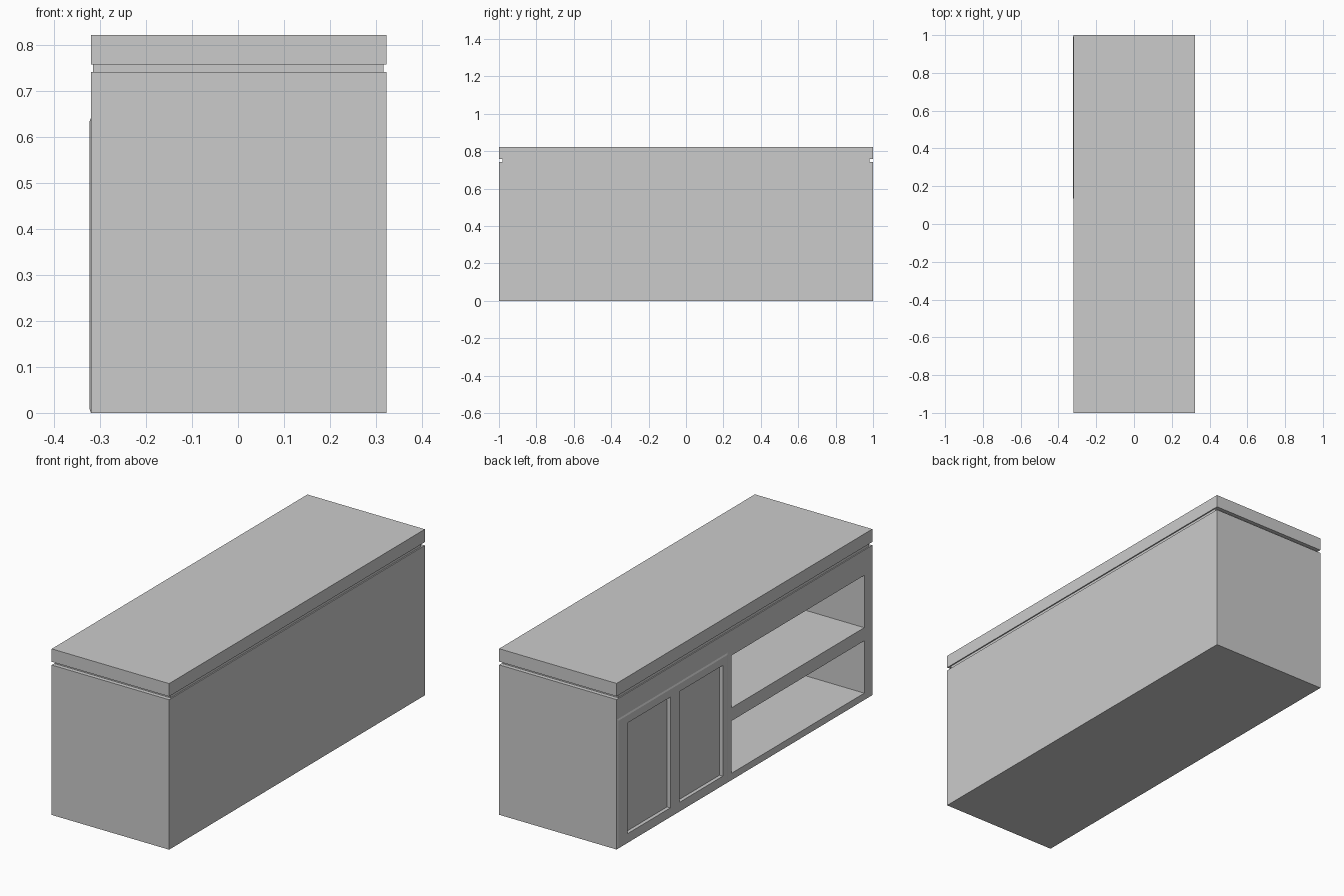
import bpy
import bmesh

if "Cube" in bpy.data.objects:
    bpy.data.objects.remove(bpy.data.objects["Cube"])


def box(name, x0, x1, y0, y1, z0, z1, taper=0.0):
    """Box between two corners; taper shrinks its -x face on all four sides."""
    bm = bmesh.new()
    bmesh.ops.create_cube(bm, size=1)
    for v in bm.verts:
        t = taper if v.co.x < 0 else 0.0
        v.co = (x0 if v.co.x < 0 else x1,
                y0 + t if v.co.y < 0 else y1 - t,
                z0 + t if v.co.z < 0 else z1 - t)
    me = bpy.data.meshes.new(name)
    bm.to_mesh(me)
    bm.free()
    ob = bpy.data.objects.new(name, me)
    bpy.context.collection.objects.link(ob)
    return ob


def cut(ob, cutters):
    """Subtract every cutter and bake the result."""
    bpy.context.view_layer.objects.active = ob
    for c in cutters:
        mod = ob.modifiers.new("cut", 'BOOLEAN')
        mod.operation = 'DIFFERENCE'
        mod.solver = 'EXACT'
        mod.object = c
        bpy.ops.object.modifier_apply(modifier=mod.name)


X0, X1 = -0.32, 0.323

# Main carcass, shadow-gap neck and worktop
body = box("cabinet_body", X0, X1, -1, 1, 0, 0.742)
box("shadow_gap_neck", -0.315, 0.317, -0.98, 0.98, 0.742, 0.758)
box("worktop", X0, X1, -1, 1, 0.758, 0.822)

# Slightly raised, chamfered door front
doors = box("door_front", -0.323, X0, 0.13, 0.997, 0.0, 0.642, taper=0.008)

# Two open shelf compartments
shelves = [box("shelf_cutter", -0.4, 0.29, -0.937, 0.102, z0, z1)
           for z0, z1 in ((0.034, 0.293), (0.358, 0.617))]

# Two recessed door panels
panels = [box("panel_cutter", -0.4, -0.305, y0, y1, 0.048, 0.596)
          for y0, y1 in ((0.173, 0.514), (0.584, 0.918))]

cut(body, shelves + panels)
cut(doors, panels)

for c in shelves + panels:
    bpy.data.objects.remove(c)
